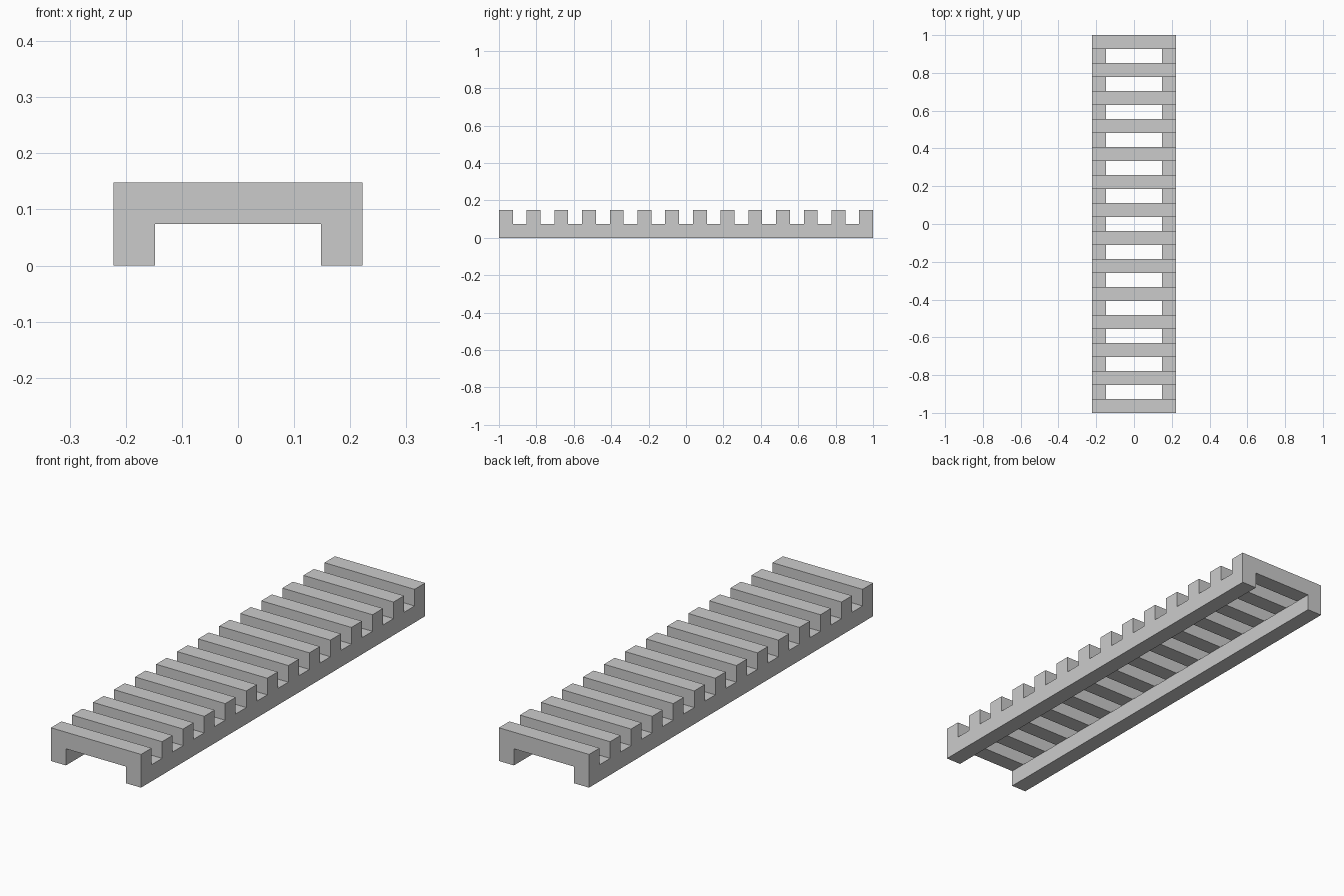
import bpy, bmesh

if "Cube" in bpy.data.objects:
    bpy.data.objects.remove(bpy.data.objects["Cube"])

U = 2 / 27            # one module: slat width, gap and rail thickness
SLATS = 14
xs = [-3 * U, -2 * U, 2 * U, 3 * U]
ys = [-1 + i * U for i in range(2 * SLATS)]
zs = [0, U, 2 * U]

# Solid cells: two long side rails below, evenly spaced cross slats on top
rails = {(i, j, 0) for i in (0, 2) for j in range(2 * SLATS - 1)}
slats = {(i, j, 1) for i in range(3) for j in range(0, 2 * SLATS - 1, 2)}
solid = rails | slats

# Skin the union, leaving out faces where rail and slat touch
bm = bmesh.new()
for cell in solid:
    for axis in range(3):
        for side in (0, 1):
            neighbour = list(cell)
            neighbour[axis] += 2 * side - 1
            if tuple(neighbour) in solid:
                continue
            a, b = (axis + 1) % 3, (axis + 2) % 3
            corners = []
            for da, db in ((0, 0), (1, 0), (1, 1), (0, 1)):
                k = list(cell)
                k[axis] += side
                k[a] += da
                k[b] += db
                corners.append(bm.verts.new((xs[k[0]], ys[k[1]], zs[k[2]])))
            bm.faces.new(corners if side else corners[::-1])

bmesh.ops.remove_doubles(bm, verts=bm.verts[:], dist=1e-4)
# Merge coplanar faces into clean flat sides
bmesh.ops.dissolve_limit(bm, angle_limit=0.01, verts=bm.verts[:], edges=bm.edges[:])
bmesh.ops.recalc_face_normals(bm, faces=bm.faces[:])

mesh = bpy.data.meshes.new("slatted_rack")
bm.to_mesh(mesh)
bm.free()
bpy.context.collection.objects.link(bpy.data.objects.new("slatted_rack", mesh))
